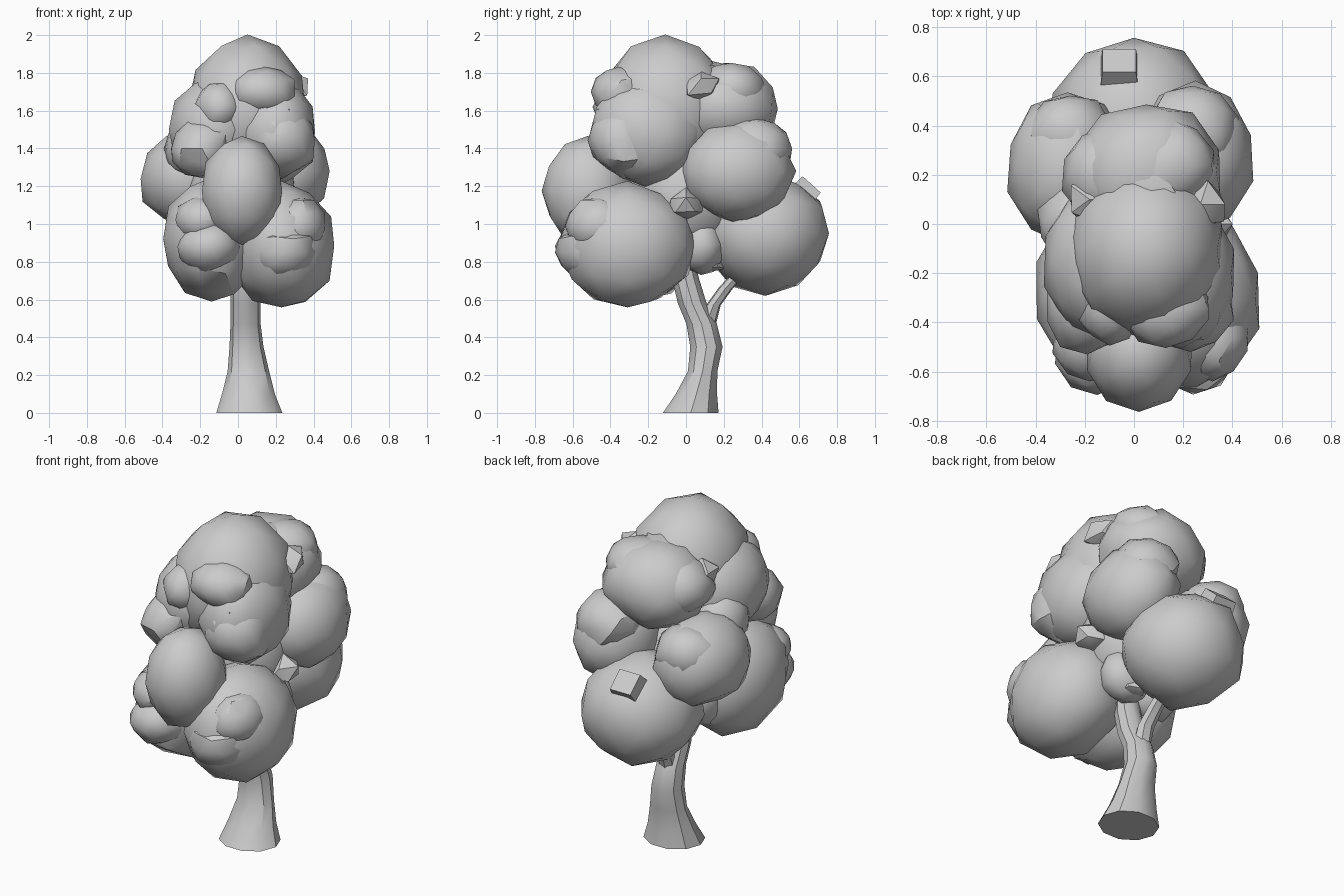
import bpy, bmesh, math, random
from mathutils import Vector, Matrix, noise

random.seed(7)

grey = bpy.data.materials.new("soft grey")
grey.diffuse_color = (0.6, 0.6, 0.6, 1)


def finish(bm, name, angle):
    bmesh.ops.recalc_face_normals(bm, faces=bm.faces)
    mesh = bpy.data.meshes.new(name)
    bm.to_mesh(mesh)
    bm.free()
    mesh.materials.append(grey)
    ob = bpy.data.objects.new(name, mesh)
    bpy.context.collection.objects.link(ob)
    bpy.ops.object.select_all(action='DESELECT')
    ob.select_set(True)
    bpy.context.view_layer.objects.active = ob
    bpy.ops.object.shade_smooth_by_angle(angle=math.radians(angle))
    return ob


def lump(name, centre, radii, rough=0.06, detail=2):
    """Rounded, slightly uneven clump of leaves."""
    bm = bmesh.new()
    bmesh.ops.create_icosphere(bm, subdivisions=detail, radius=1)
    c = Vector(centre)
    for v in bm.verts:
        n = noise.noise(v.co * 1.8 + c * 9)
        k = 1.01 + rough * (1.2 * n + random.uniform(-0.4, 0.4))
        v.co = Vector([a * r * k for a, r in zip(v.co, radii)]) + c
    return finish(bm, name, 35)


def limb(name, rings, sides=9):
    """Tapered tube through (x, y, z, half width, half depth) rings."""
    bm = bmesh.new()
    loops = []
    for x, y, z, rx, ry in rings:
        loops.append([bm.verts.new((x + rx * math.cos(2 * math.pi * i / sides),
                                    y + ry * math.sin(2 * math.pi * i / sides), z))
                      for i in range(sides)])
    for a, b in zip(loops, loops[1:]):
        for i in range(sides):
            j = (i + 1) % sides
            bm.faces.new((a[i], a[j], b[j], b[i]))
    bm.faces.new(loops[0])
    bm.faces.new(loops[-1])
    return finish(bm, name, 35)


# Trunk leaning back then forward, with a fork
limb("trunk", [(0.06, 0.025, 0.0, 0.175, 0.155), (0.055, 0.055, 0.10, 0.14, 0.115),
               (0.055, 0.088, 0.22, 0.11, 0.082), (0.045, 0.108, 0.35, 0.09, 0.09),
               (0.04, 0.083, 0.47, 0.08, 0.085), (0.04, 0.033, 0.58, 0.08, 0.08),
               (0.04, -0.005, 0.72, 0.075, 0.075), (0.04, -0.02, 0.9, 0.06, 0.05)], 10)
limb("back_branch", [(0.04, 0.10, 0.45, 0.05, 0.055), (0.04, 0.145, 0.57, 0.05, 0.04),
                     (0.03, 0.21, 0.66, 0.045, 0.04), (0.02, 0.30, 0.76, 0.04, 0.04)], 7)

# Large leaf masses
lump("crown", (0.05, -0.11, 1.61), (0.32, 0.36, 0.39), 0.04)
lump("crown_lower_right", (0.19, -0.2, 1.49), (0.225, 0.31, 0.29))
lump("crown_lower_left", (-0.12, -0.15, 1.50), (0.245, 0.32, 0.28))
lump("crown_back", (0.05, 0.21, 1.61), (0.31, 0.29, 0.25), 0.08)
lump("mid_right", (0.25, 0.27, 1.28), (0.24, 0.30, 0.27))
lump("mid_left", (-0.27, 0.23, 1.24), (0.25, 0.31, 0.26))
lump("back_mass", (0.0, 0.42, 0.95), (0.34, 0.345, 0.32))
lump("low_right", (0.23, -0.31, 0.885), (0.285, 0.36, 0.335))
lump("low_left", (-0.14, -0.27, 0.92), (0.265, 0.37, 0.33))
lump("front_mass", (0.02, -0.52, 1.175), (0.22, 0.24, 0.29), 0.03)
lump("leaf_core", (0.02, 0.0, 1.15), (0.3, 0.3, 0.33))

# Smaller bumps
bumps = [(0.13, -0.34, 1.70, 0.18, 0.16, 0.13), (-0.10, -0.32, 1.62, 0.13, 0.17, 0.14),
         (-0.19, -0.34, 1.40, 0.17, 0.18, 0.16), (0.23, -0.33, 1.44, 0.18, 0.19, 0.19),
         (-0.15, -0.51, 0.88, 0.17, 0.18, 0.14), (0.24, -0.51, 0.85, 0.19, 0.18, 0.15),
         (-0.18, -0.47, 1.02, 0.15, 0.17, 0.13), (0.32, -0.46, 0.99, 0.15, 0.18, 0.15),
         (0.13, 0.08, 0.89, 0.15, 0.125, 0.16), (-0.1, 0.03, 0.9, 0.15, 0.15, 0.18),
         (0.15, 0.24, 1.71, 0.18, 0.18, 0.15), (-0.1, 0.2, 1.63, 0.19, 0.2, 0.16),
         (0.24, 0.37, 1.40, 0.19, 0.2, 0.16), (-0.26, 0.36, 1.33, 0.18, 0.17, 0.15),
         (-0.24, 0.0, 1.4, 0.15, 0.18, 0.16)]
for i, b in enumerate(bumps):
    lump(f"leaf_bump_{i + 1}", b[:3], b[3:], 0.1)

# Angular tufts mostly sunk into the masses: x, y, z, size
tufts = [(0.24, -0.38, 1.57, 0.09), (0.27, 0.08, 1.73, 0.11), (0.30, 0.0, 1.10, 0.10),
         (0.12, 0.13, 0.80, 0.08), (0.07, 0.13, 1.80, 0.10), (-0.18, 0.1, 1.68, 0.10)]
for i, (x, y, z, s) in enumerate(tufts):
    lump(f"leaf_tuft_{i + 1}", (x, y, z), (s, s, s * 0.8), 0.3, 1)

# Square block set into the upper back mass, tilted along its surface
bm = bmesh.new()
bmesh.ops.create_cube(bm, size=1)
tilt = Matrix.Rotation(math.radians(-42), 3, 'X')
for v in bm.verts:
    t = 0.85 if v.co.z > 0 else 1.0
    local = Vector((v.co.x * 0.16 * t, v.co.y * 0.15 * t, v.co.z * 0.12))
    v.co = tilt @ local + Vector((-0.06, 0.625, 1.165))
finish(bm, "back_block", 30)
